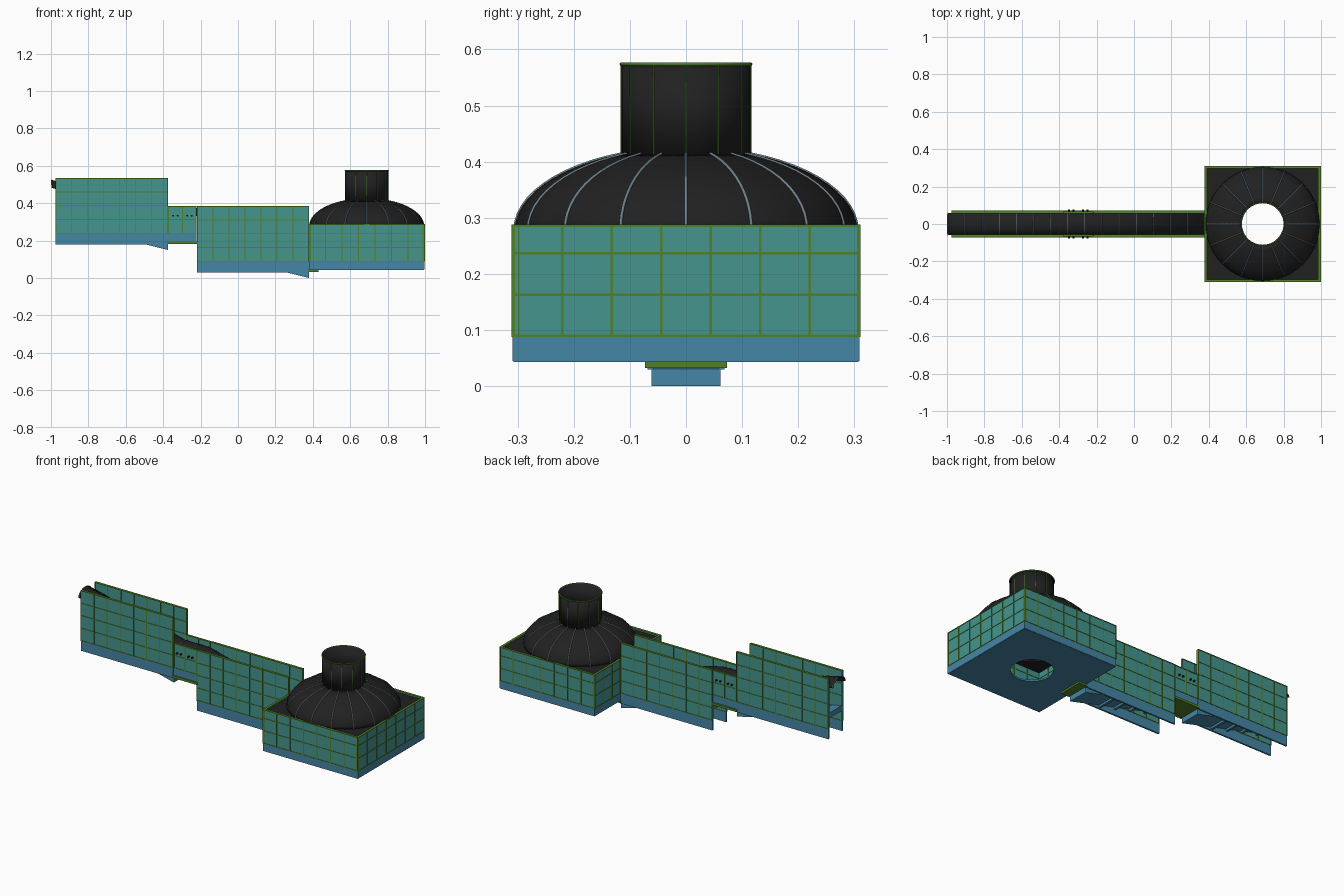
import bpy, bmesh
from math import sin, cos, pi, radians
from mathutils import Matrix, Vector

if "Cube" in bpy.data.objects:
    bpy.data.objects.remove(bpy.data.objects["Cube"])


def mat(name, rgb):
    m = bpy.data.materials.new(name)
    m.diffuse_color = (*rgb, 1)
    m.use_nodes = True
    m.node_tree.nodes["Principled BSDF"].inputs["Base Color"].default_value = m.diffuse_color
    return m


TEAL = mat("panel_teal", (0.06, 0.30, 0.27))
BLUE = mat("skirt_blue", (0.06, 0.24, 0.38))
BLACK = mat("roof_black", (0.015, 0.015, 0.015))
GREEN = mat("trim_green", (0.08, 0.22, 0.02))
RIB = mat("rib_grey", (0.16, 0.22, 0.26))


def finish(bm, name, material, smooth=False, solid=0):
    bmesh.ops.recalc_face_normals(bm, faces=bm.faces)
    me = bpy.data.meshes.new(name)
    bm.to_mesh(me)
    bm.free()
    ob = bpy.data.objects.new(name, me)
    bpy.context.collection.objects.link(ob)
    me.materials.append(material)
    if solid:
        md = ob.modifiers.new("thickness", 'SOLIDIFY')
        md.thickness, md.offset = solid, -1
    if smooth:
        bpy.ops.object.select_all(action='DESELECT')
        ob.select_set(True)
        bpy.context.view_layer.objects.active = ob
        bpy.ops.object.shade_smooth_by_angle(angle=radians(35))
    return ob


def box(bm, lo, hi, M=Matrix()):
    lo, hi = Vector(lo), Vector(hi)
    size = hi - lo
    bmesh.ops.create_cube(bm, size=1, matrix=M @ Matrix.Translation((lo + hi) / 2)
                          @ Matrix.Diagonal((*size, 1)))


def boxes(name, material, items, M=Matrix()):
    bm = bmesh.new()
    for lo, hi in items:
        box(bm, lo, hi, M)
    return finish(bm, name, material)


def wall(name, x0, x1, y0, y1, base, levels, bays, M=Matrix()):
    """Panelled wall along local x: plain skirt, panels, and a trim grid."""
    boxes(name + "_skirt", BLUE, [((x0, y0, base), (x1, y1, levels[0]))], M)
    boxes(name + "_panels", TEAL, [((x0, y0, levels[0]), (x1, y1, levels[-1]))], M)
    t, p = 0.0022, 0.002
    bars = [((x0, y0 - p, z - t), (x1, y1 + p, z + t)) for z in levels]
    for i in range(bays + 1):
        x = min(max(x0 + (x1 - x0) * i / bays, x0 + t), x1 - t)
        bars.append(((x - t, y0 - p, levels[0]), (x + t, y1 + p, levels[-1])))
    boxes(name + "_trim", GREEN, bars, M)


def sweep(name, material, rings, closed, smooth=True, solid=0):
    """Skin between successive rings of points."""
    bm = bmesh.new()
    rows = [[bm.verts.new(p) for p in r] for r in rings]
    n = len(rows[0])
    for a, b in zip(rows, rows[1:]):
        for i in range(n if closed else n - 1):
            j = (i + 1) % n
            bm.faces.new((a[i], a[j], b[j], b[i]))
    return finish(bm, name, material, smooth, solid)


def curve(name, material, paths, bevel, cyclic=False):
    cu = bpy.data.curves.new(name, 'CURVE')
    cu.dimensions, cu.bevel_depth, cu.bevel_resolution = '3D', bevel, 1
    for pts in paths:
        s = cu.splines.new('POLY')
        s.points.add(len(pts) - 1)
        for sp, p in zip(s.points, pts):
            sp.co = (*p, 1)
        s.use_cyclic_u = cyclic
    cu.materials.append(material)
    ob = bpy.data.objects.new(name, cu)
    bpy.context.collection.objects.link(ob)
    return ob


# Corridor: two identical ramp runs, the second shifted along and down
STEP = (0.755, -0.15)
for k, label in enumerate(("upper", "lower")):
    dx, dz = STEP[0] * k, STEP[1] * k
    x0, x1 = -0.975 + dx, -0.375 + dx
    for side, flip in (("front", 1), ("back", -1)):
        M = Matrix.Diagonal((1, flip, 1, 1))
        wall(f"{label}_{side}_wall", x0, x1, -0.069, -0.059, 0.18 + dz,
             [0.24 + dz, 0.313 + dz, 0.387 + dz, 0.46 + dz, 0.533 + dz], 7, M)
    # sloping ramp floor with cross beams underneath
    y, t = 0.0615, 0.03
    prof = [(x0, 0.331 + dz), (x1, 0.181 + dz), (x1, 0.15 + dz), (x0, 0.30 + dz)]
    bm = bmesh.new()
    f = bm.faces.new([bm.verts.new((px, -y, pz)) for px, pz in prof])
    ext = bmesh.ops.extrude_face_region(bm, geom=[f])["geom"]
    bmesh.ops.translate(bm, vec=(0, 2 * y, 0),
                        verts=[v for v in ext if isinstance(v, bmesh.types.BMVert)])
    finish(bm, label + "_ramp_floor", BLUE)
    beams = []
    for i in range(1, 5):
        bx = x0 + 0.1 * i
        bz = 0.30 + dz - 0.25 * (bx - x0)
        beams.append(((bx - 0.006, -0.06, bz - 0.014), (bx + 0.006, 0.06, bz + 0.004)))
    boxes(label + "_ramp_beams", BLUE, beams)
    # landing plate at the foot of the ramp
    boxes(label + "_landing_plate", GREEN,
          [((x1 - 0.005, -0.073, 0.182 + dz), (x1 + (0.05 if k else 0.16), 0.073, 0.196 + dz))])

# Short level link between the two runs, with bolts
for side, flip in (("front", 1), ("back", -1)):
    M = Matrix.Diagonal((1, flip, 1, 1))
    wall(f"link_{side}_wall", -0.373, -0.222, -0.066, -0.058, 0.196,
         [0.24, 0.313, 0.383], 2, M)
    bolts = bmesh.new()
    for cx in (-0.335, -0.26):
        for off in (-0.012, 0.012):
            bmesh.ops.create_cone(bolts, cap_ends=True, segments=10, radius1=0.005,
                                  radius2=0.005, depth=0.014,
                                  matrix=Matrix.Translation((cx + off, -0.07 * flip, 0.333))
                                  @ Matrix.Rotation(pi / 2, 4, 'X'))
    finish(bolts, f"link_{side}_bolts", BLACK)

# Barrel roof following ramp, landing, ramp
path = [(-0.998, 0.525), (-0.375, 0.375), (-0.22, 0.375), (0.378, 0.225)]


def arch(x, top, grow=0.0):
    return [(x, -(0.059 + grow) * cos(pi * i / 12),
             top - 0.042 + (0.042 + grow) * sin(pi * i / 12)) for i in range(13)]


def roof_top(x):
    for (ax, az), (bx, bz) in zip(path, path[1:]):
        if x <= bx:
            return az + (bz - az) * (x - ax) / (bx - ax)
    return path[-1][1]


sweep("corridor_roof", BLACK, [arch(x, z) for x, z in path], False, solid=0.004)
rib_x = [-0.995 + 0.0915 * i for i in range(15)]
curve("corridor_roof_ribs", RIB, [arch(x, roof_top(x)) for x in rib_x], 0.002)

# Square room: panelled walls, doorway on the corridor side
CX, H = 0.688, 0.309
Z0, LV = 0.045, [0.09, 0.163, 0.237, 0.286]
for i, side in enumerate(("front", "right", "back")):
    M = Matrix.Translation((CX, 0, 0)) @ Matrix.Rotation(i * pi / 2, 4, 'Z')
    wall(f"room_{side}_wall", -H, H, -H, -H + 0.01, Z0, LV, 7, M)
M = Matrix.Translation((CX, 0, 0)) @ Matrix.Rotation(-pi / 2, 4, 'Z')
for side, a, b in (("a", -H, -0.06), ("b", 0.06, H)):
    wall(f"room_door_wall_{side}", a, b, -H, -H + 0.01, Z0, LV, 3, M)
boxes("door_lintel", TEAL, [((-0.06, -H, 0.2), (0.06, -H + 0.01, 0.286))], M)


# Floor and roof deck: square plates with round holes
def plate(name, material, radius, z0, z1, n=48):
    ang = [2 * pi * i / n for i in range(n)]
    half = H - 0.002
    sq = [(half / max(abs(cos(a)), abs(sin(a)))) for a in ang]

    def ring(rs, z):
        return [(CX + r * cos(a), r * sin(a), z) for r, a in zip(rs, ang)]
    c = [radius] * n
    sweep(name, material, [ring(c, z0), ring(sq, z0), ring(sq, z1), ring(c, z1), ring(c, z0)],
          True, smooth=False)


plate("room_floor", BLUE, 0.112, 0.043, 0.052)
plate("room_roof_deck", BLACK, 0.298, 0.27, 0.278)


# Dome and open chimney
def dome_pt(t, a, grow=0.0):
    r = (0.305 + grow) * cos(t)
    return (CX + r * cos(a), r * sin(a), 0.278 + (0.147 + grow) * sin(t))


def circle(r, z, n=48):
    return [(CX + r * cos(2 * pi * i / n), r * sin(2 * pi * i / n), z) for i in range(n)]


T_END = 1.184
ts = [T_END * i / 12 for i in range(13)]
sweep("dome", BLACK, [[dome_pt(t, 2 * pi * i / 48) for i in range(48)] for t in ts],
      True, solid=0.004)
sweep("chimney", BLACK, [circle(0.115, 0.412), circle(0.115, 0.575)], True, solid=0.004)
curve("dome_ribs", RIB, [[dome_pt(t, pi * k / 8) for t in ts] for k in range(16)], 0.003)
curve("chimney_ribs", GREEN,
      [[(CX + 0.115 * cos(pi * k / 6), 0.115 * sin(pi * k / 6), z) for z in (0.414, 0.574)]
       for k in range(12)], 0.0015)
curve("chimney_rim", GREEN, [circle(0.115, 0.574)], 0.0035, cyclic=True)
